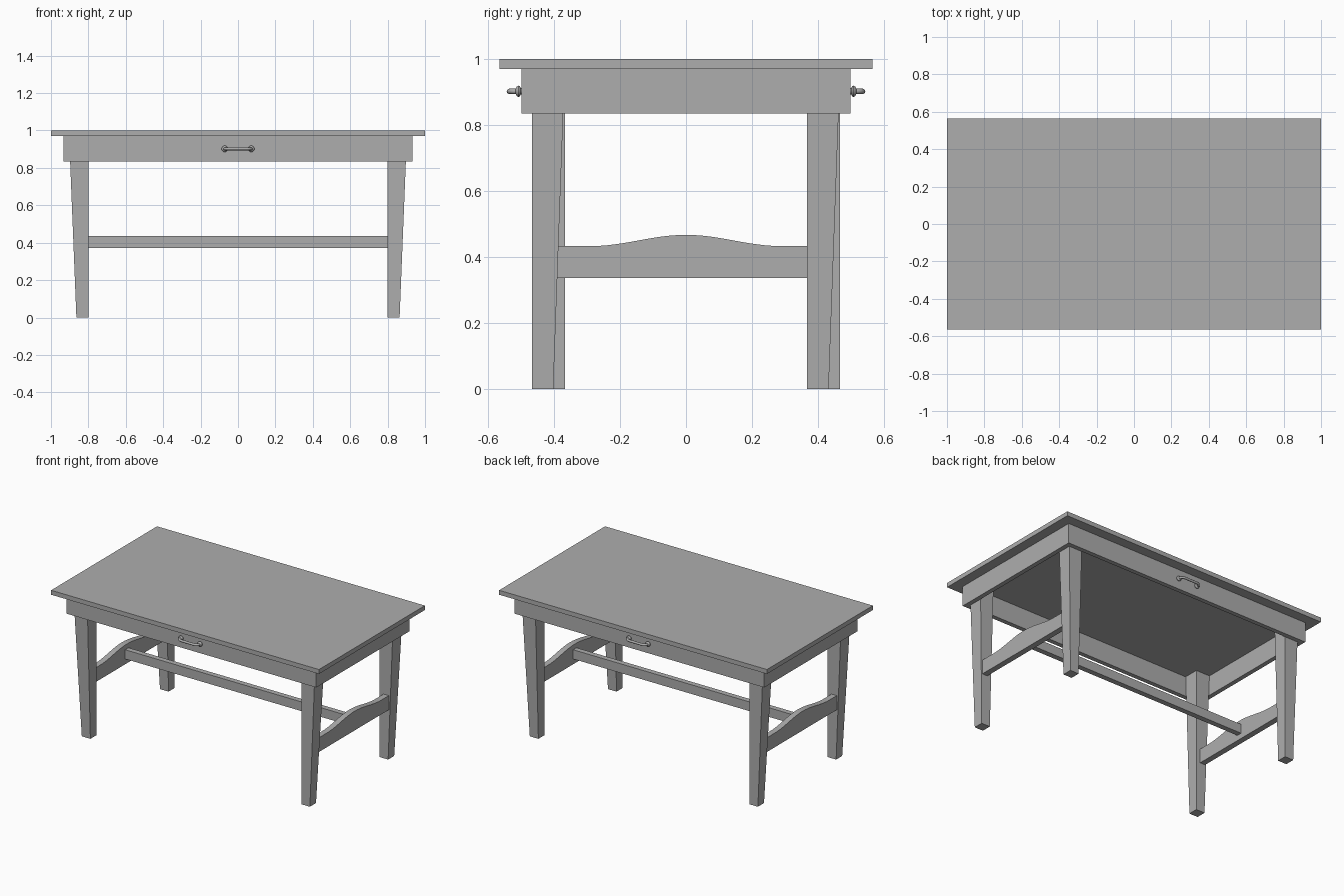
import bpy, bmesh, math
from mathutils import Matrix

cube = bpy.data.objects.get("Cube")
if cube:
    bpy.data.objects.remove(cube, do_unlink=True)

grey = bpy.data.materials.new("plain_grey")
grey.use_nodes = True
grey.diffuse_color = (0.42, 0.42, 0.42, 1)
grey.node_tree.nodes["Principled BSDF"].inputs["Base Color"].default_value = (0.42, 0.42, 0.42, 1)

HALF_TURN = Matrix.Rotation(math.pi, 4, "Z")


def finish(name, bm, smooth=False):
    """Turn a bmesh into an object with clean normals and the shared material."""
    bmesh.ops.recalc_face_normals(bm, faces=bm.faces)
    mesh = bpy.data.meshes.new(name)
    bm.to_mesh(mesh)
    bm.free()
    mesh.materials.append(grey)
    obj = bpy.data.objects.new(name, mesh)
    bpy.context.collection.objects.link(obj)
    if smooth:
        bpy.ops.object.select_all(action="DESELECT")
        obj.select_set(True)
        bpy.context.view_layer.objects.active = obj
        bpy.ops.object.shade_smooth_by_angle(angle=math.radians(40))
    return obj


def turned_copy(obj, name):
    """Copy a part to the opposite side by a half turn about z."""
    copy = obj.copy()
    copy.data = obj.data.copy()
    copy.data.transform(HALF_TURN)
    copy.name = name
    bpy.context.collection.objects.link(copy)


def box_mesh(x, y, z):
    bm = bmesh.new()
    bmesh.ops.create_cube(bm, size=1)
    for v in bm.verts:
        v.co = [lo if c < 0 else hi for c, (lo, hi) in zip(v.co, (x, y, z))]
    return bm


def extrude_profile(points, offset):
    """Fill a closed profile and extrude it by an offset."""
    bm = bmesh.new()
    face = bm.faces.new([bm.verts.new(p) for p in points])
    out = bmesh.ops.extrude_face_region(bm, geom=[face])
    moved = [g for g in out["geom"] if isinstance(g, bmesh.types.BMVert)]
    bmesh.ops.translate(bm, verts=moved, vec=offset)
    return bm


# Table top
TOP_Z = 0.97
finish("table_top", box_mesh((-1, 1), (-0.565, 0.565), (TOP_Z, 1)))

# Apron: four boards, open underneath
AX, AY, AT, AZ = 0.933, 0.498, 0.03, (0.835, TOP_Z)
front = finish("front_apron", box_mesh((-AX, AX), (-AY, AT - AY), AZ))
turned_copy(front, "back_apron")
side = finish("left_apron", box_mesh((AX - AT, AX), (AT - AY, AY - AT), AZ))
turned_copy(side, "right_apron")

# Legs: tapered on the outer x face and on one y face
for y0, name, opposite in ((-0.467, "front_left_leg", "back_right_leg"),
                           (0.367, "back_left_leg", "front_right_leg")):
    bm = box_mesh((0.8, 0.903), (y0, y0 + 0.1), (0, TOP_Z))
    for v in bm.verts:
        if v.co.z < 0.1:
            v.co.x = min(v.co.x, 0.864)
            v.co.y = min(v.co.y, y0 + 0.065)
    turned_copy(finish(name, bm), opposite)

# Side stretchers with a raised wave on the top edge
SIDE_X, SIDE_T, WAVE = 0.83, 0.039, 0.29
profile = [(SIDE_X, 0.4, 0.337), (SIDE_X, -0.4, 0.337), (SIDE_X, -0.4, 0.433)]
for i in range(25):
    y = WAVE * (i / 12 - 1)
    profile.append((SIDE_X, y, 0.433 + 0.017 * (1 + math.cos(math.pi * y / WAVE))))
profile.append((SIDE_X, 0.4, 0.433))
stretcher = finish("left_stretcher", extrude_profile(profile, (SIDE_T, 0, 0)), True)
turned_copy(stretcher, "right_stretcher")

# Long centre rail
finish("centre_rail", box_mesh((-SIDE_X, SIDE_X), (-0.018, 0.018), (0.373, 0.435)))

# Handles: two turned knobs joined by a bent bar
HZ, HX, BAR_Y, BEND = 0.902, 0.071, -0.535, 0.022


def knob(x, name, opposite):
    bm = bmesh.new()
    rings = ((0, -0.49), (0.01, -0.49), (0.01, -0.501), (0.016, -0.503),
             (0.017, -0.508), (0.014, -0.513), (0.008, -0.516), (0, -0.516))
    verts = [bm.verts.new((x + r, y, HZ)) for r, y in rings]
    edges = [bm.edges.new(pair) for pair in zip(verts, verts[1:])]
    bmesh.ops.spin(bm, geom=verts + edges, cent=(x, 0, HZ), axis=(0, 1, 0),
                   angle=math.tau, steps=16)
    bmesh.ops.remove_doubles(bm, verts=bm.verts, dist=0.0001)
    turned_copy(finish(name, bm, True), opposite)


knob(-HX, "front_right_knob", "back_left_knob")
knob(HX, "front_left_knob", "back_right_knob")

half = [(HX, -0.51)]
for i in range(7):
    a = math.pi / 2 * i / 6
    half.append((HX - BEND * (1 - math.cos(a)), BAR_Y + BEND * (1 - math.sin(a))))
path = half + [(-x, y) for x, y in reversed(half)]

# Sweep a round section along the handle path
bm = bmesh.new()
loops = []
for i, (x, y) in enumerate(path):
    ax, ay = path[max(i - 1, 0)]
    bx, by = path[min(i + 1, len(path) - 1)]
    length = math.hypot(bx - ax, by - ay)
    nx, ny = (ay - by) / length, (bx - ax) / length
    loop = []
    for k in range(12):
        t = math.tau * k / 12
        c, s = 0.008 * math.cos(t), 0.008 * math.sin(t)
        loop.append(bm.verts.new((x + nx * c, y + ny * c, HZ + s)))
    loops.append(loop)
for a, b in zip(loops, loops[1:]):
    for k in range(12):
        j = (k + 1) % 12
        bm.faces.new((a[k], a[j], b[j], b[k]))
bm.faces.new(loops[0])
bm.faces.new(loops[-1])
turned_copy(finish("front_handle_bar", bm, True), "back_handle_bar")
